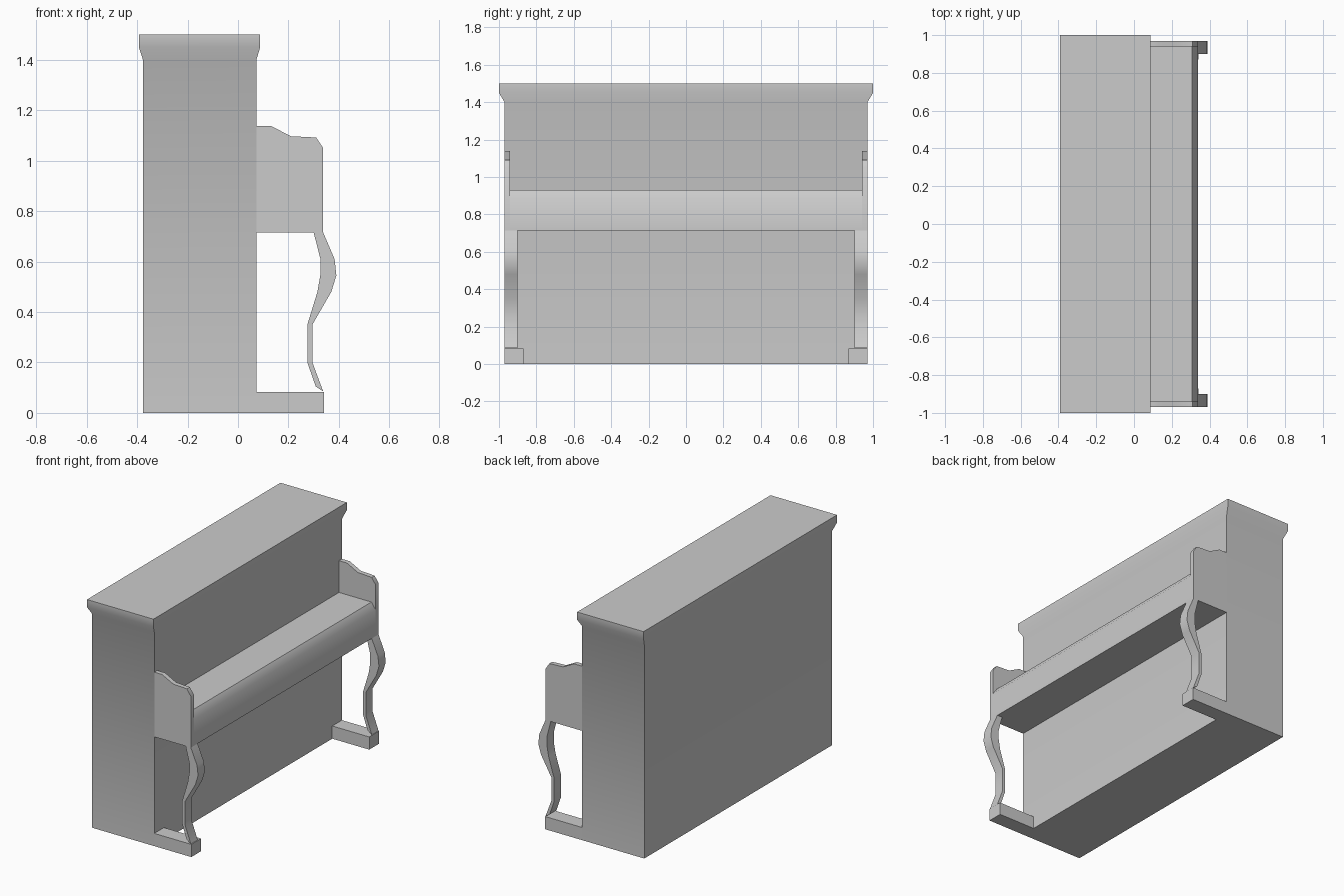
import bpy, bmesh, math

if "Cube" in bpy.data.objects:
    bpy.data.objects.remove(bpy.data.objects["Cube"])


def finish(name, bm, mirror=False, angle=40):
    bmesh.ops.recalc_face_normals(bm, faces=bm.faces)
    mesh = bpy.data.meshes.new(name)
    bm.to_mesh(mesh)
    bm.free()
    obj = bpy.data.objects.new(name, mesh)
    bpy.context.collection.objects.link(obj)
    if mirror:
        mod = obj.modifiers.new("mirror", 'MIRROR')
        mod.use_axis = (False, True, False)
        mod.use_mirror_merge = False
    bpy.ops.object.select_all(action='DESELECT')
    obj.select_set(True)
    bpy.context.view_layer.objects.active = obj
    bpy.ops.object.shade_smooth_by_angle(angle=math.radians(angle))
    return obj


def extrude_profile(name, points, y0, y1, mirror=False):
    """Extrude an (x, z) outline from y0 to y1."""
    bm = bmesh.new()
    a = [bm.verts.new((x, y0, z)) for x, z in points]
    b = [bm.verts.new((x, y1, z)) for x, z in points]
    bm.faces.new(a)
    bm.faces.new(b)
    n = len(points)
    for i in range(n):
        j = (i + 1) % n
        bm.faces.new((a[i], a[j], b[j], b[i]))
    return finish(name, bm, mirror)


def loft_rects(name, rings):
    """Stack rectangles given as (z, x_min, x_max, half_y)."""
    bm = bmesh.new()
    loops = [[bm.verts.new(p) for p in
              ((x0, -y, z), (x1, -y, z), (x1, y, z), (x0, y, z))]
             for z, x0, x1, y in rings]
    bm.faces.new(loops[0])
    bm.faces.new(loops[-1])
    for lo, hi in zip(loops, loops[1:]):
        for i in range(4):
            j = (i + 1) % 4
            bm.faces.new((lo[i], lo[j], hi[j], hi[i]))
    return finish(name, bm)


# Tall case with flared lid
loft_rects("case", [(0, -0.377, 0.073, 0.97), (1.40, -0.377, 0.073, 0.97),
                    (1.45, -0.393, 0.088, 1.0), (1.50, -0.393, 0.088, 1.0)])

# Closed keyboard shelf with chamfered front edge
extrude_profile("keyboard_shelf",
                [(0.073, 0.715), (0.338, 0.715), (0.338, 0.887),
                 (0.308, 0.93), (0.073, 0.93)], -0.94, 0.94)

# Side cheeks at both ends of the shelf
extrude_profile("cheek",
                [(0.073, 0.715), (0.338, 0.715), (0.338, 1.05), (0.31, 1.092),
                 (0.21, 1.097), (0.13, 1.138), (0.073, 1.138)],
                0.94, 0.97, mirror=True)

# Curved front legs
outer = [(0.338, 0.715), (0.383, 0.61), (0.39, 0.545), (0.37, 0.48),
         (0.295, 0.35), (0.295, 0.20), (0.338, 0.085)]
inner = [(0.308, 0.105), (0.275, 0.20), (0.275, 0.35), (0.315, 0.48),
         (0.327, 0.55), (0.327, 0.61), (0.30, 0.715)]
extrude_profile("front_leg", outer + inner, 0.90, 0.97, mirror=True)

# Floor blocks under the legs
extrude_profile("foot",
                [(0.073, 0), (0.341, 0), (0.341, 0.083), (0.073, 0.083)],
                0.87, 0.97, mirror=True)
